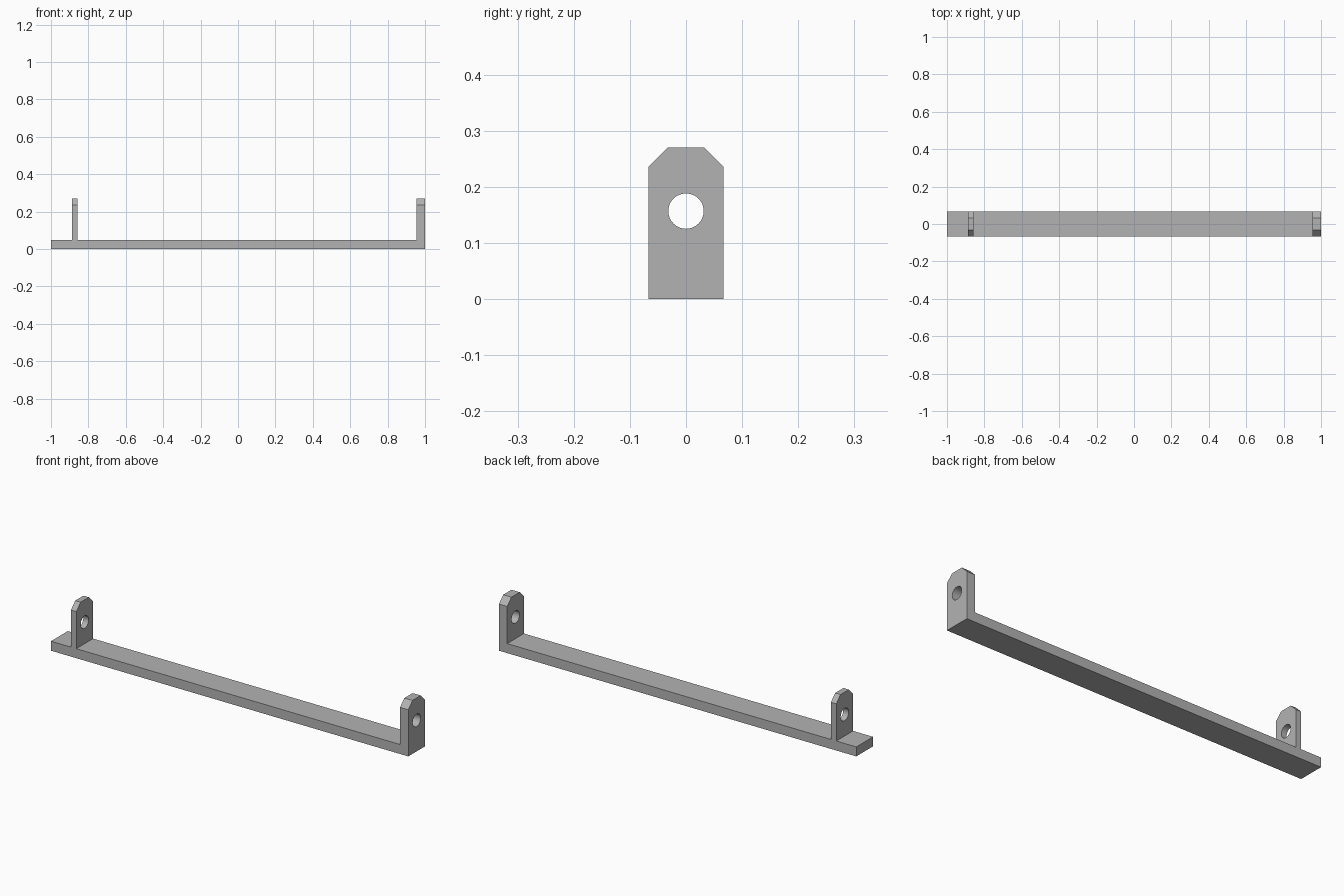
import bpy, bmesh, math
from mathutils import Vector

cube = bpy.data.objects.get("Cube")
if cube:
    bpy.data.objects.remove(cube, do_unlink=True)

GREY = (0.45, 0.45, 0.45, 1)
HALF_W, TOP, BASE_T, CHAMFER = 0.067, 0.27, 0.048, 0.034
HOLE_Z, HOLE_R, HOLE_SIDES = 0.157, 0.0315, 48

metal = bpy.data.materials.new("plain grey")
metal.use_nodes = True
metal.diffuse_color = GREY
metal.node_tree.nodes["Principled BSDF"].inputs["Base Color"].default_value = GREY


def slab(name, x0, x1, loops):
    """Fill closed (y, z) loops at x0 and extrude them to x1; inner loops are holes."""
    bm = bmesh.new()
    edges = []
    for loop in loops:
        verts = [bm.verts.new((x0, y, z)) for y, z in loop]
        edges += [bm.edges.new((v, verts[i - 1])) for i, v in enumerate(verts)]
    bmesh.ops.triangle_fill(bm, edges=edges, use_beauty=True, normal=Vector((1, 0, 0)))
    result = bmesh.ops.extrude_face_region(bm, geom=bm.faces[:], use_keep_orig=True)
    moved = [g for g in result["geom"] if isinstance(g, bmesh.types.BMVert)]
    bmesh.ops.translate(bm, verts=moved, vec=(x1 - x0, 0, 0))
    bmesh.ops.recalc_face_normals(bm, faces=bm.faces[:])
    mesh = bpy.data.meshes.new(name)
    bm.to_mesh(mesh)
    bm.free()
    mesh.materials.append(metal)
    obj = bpy.data.objects.new(name, mesh)
    bpy.context.collection.objects.link(obj)
    bpy.ops.object.select_all(action="DESELECT")
    obj.select_set(True)
    bpy.context.view_layer.objects.active = obj
    bpy.ops.object.shade_smooth_by_angle(angle=math.radians(30))
    return obj


def lug_profile(bottom):
    """Upright plate outline with clipped top corners, plus the round hole."""
    side = [(HALF_W, bottom), (HALF_W, TOP - CHAMFER), (HALF_W - CHAMFER, TOP)]
    outline = side + [(-y, z) for y, z in reversed(side)]
    angles = [2 * math.pi * i / HOLE_SIDES for i in range(HOLE_SIDES)]
    hole = [(HOLE_R * math.cos(a), HOLE_Z + HOLE_R * math.sin(a)) for a in angles]
    return [outline, hole]


# Long flat bar, the thick end plate and the thin inner plate
END_X = 0.954
bar = [(-HALF_W, 0), (HALF_W, 0), (HALF_W, BASE_T), (-HALF_W, BASE_T)]
slab("base_bar", -1, END_X, [bar])
slab("left_end_plate", END_X, 1, lug_profile(0))
slab("right_inner_plate", -0.888, -0.858, lug_profile(BASE_T))
